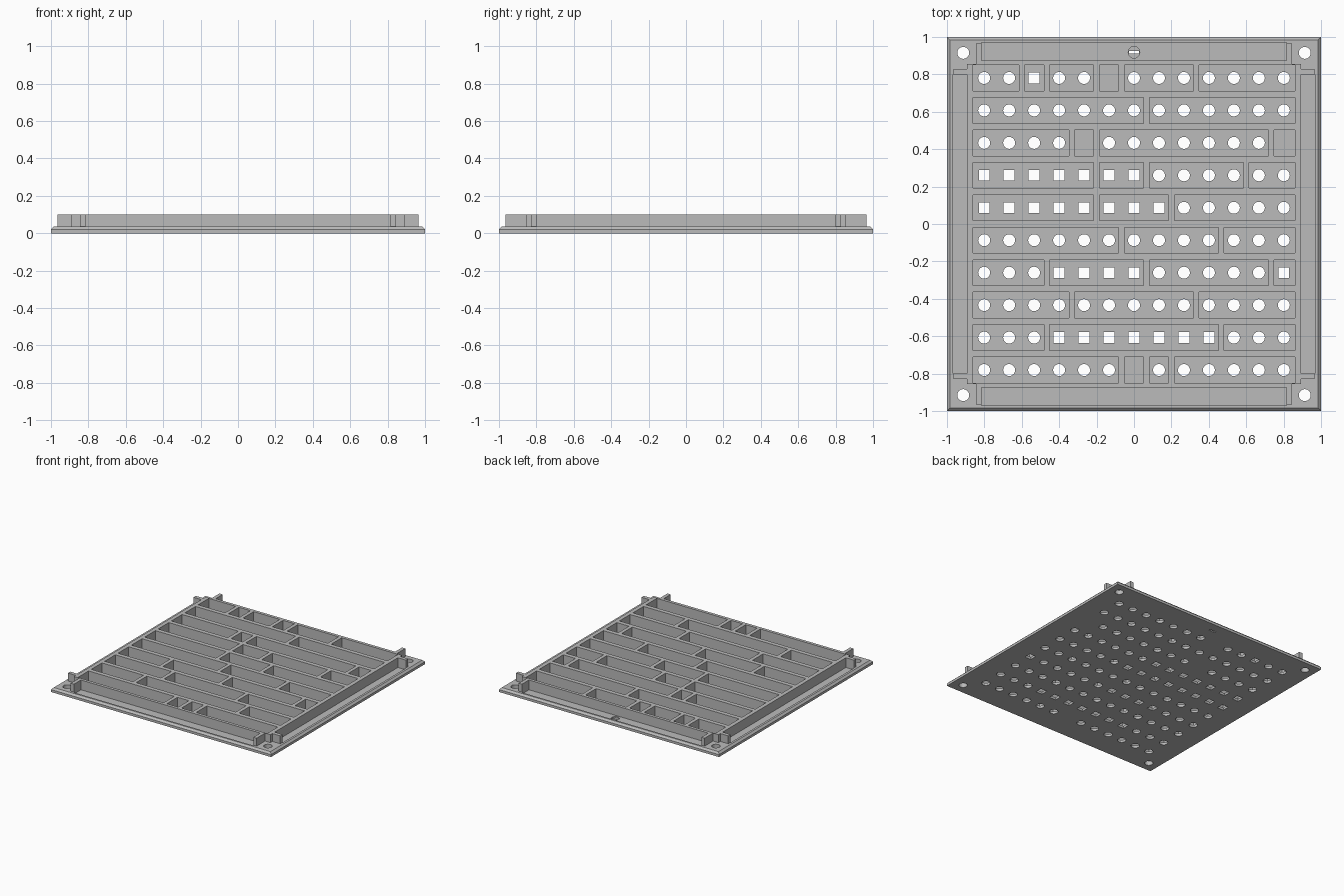
import bpy, bmesh
from math import cos, sin, pi

if "Cube" in bpy.data.objects:
    bpy.data.objects.remove(bpy.data.objects["Cube"], do_unlink=True)

grey = bpy.data.materials.new("plain_grey")
grey.use_nodes = True
COLOR = (0.5, 0.5, 0.5, 1)
grey.diffuse_color = COLOR
grey.node_tree.nodes["Principled BSDF"].inputs["Base Color"].default_value = COLOR

TOP, PLATE, FLOOR = 0.1, 0.035, 0.02
PITCH, ROW_STEP, HALF_ROW, WALL = 0.1335, 0.1735, 0.069, 0.015


def prism(bm, points, z0, z1):
    """Extrude a counter-clockwise outline from z0 to z1."""
    face = bm.faces.new([bm.verts.new((x, y, z0)) for x, y in points])
    out = bmesh.ops.extrude_face_region(bm, geom=[face])
    for v in out["geom"]:
        if isinstance(v, bmesh.types.BMVert):
            v.co.z = z1


def rect(x0, x1, y0, y1):
    return [(x0, y0), (x1, y0), (x1, y1), (x0, y1)]


def circle(x, y, r, n=24):
    return [(x + r * cos(2 * pi * i / n), y + r * sin(2 * pi * i / n)) for i in range(n)]


def make_object(name, bm):
    bmesh.ops.recalc_face_normals(bm, faces=bm.faces)
    mesh = bpy.data.meshes.new(name)
    bm.to_mesh(mesh)
    bm.free()
    mesh.materials.append(grey)
    obj = bpy.data.objects.new(name, mesh)
    bpy.context.collection.objects.link(obj)
    return obj


def cut(obj, cutter):
    mod = obj.modifiers.new(cutter.name, "BOOLEAN")
    mod.operation, mod.solver, mod.object = "DIFFERENCE", "EXACT", cutter
    cutter.hide_render = True
    cutter.hide_set(True)
    cutter.display_type = "WIRE"


# Each row: hole shape (c round, s square, n none) and pocket length in cells
ROWS = ["c2 s1 c2 n1 c3 c4", "c7 c6", "c4 n1 c7 n1", "s5 s2 c4 c2", "s5 s3 c5",
        "c6 c4 c3", "c3 s4 c5 s1", "c4 c5 c4", "c3 s7 c3", "c6 n1 c1 c5"]

pockets, holes = bmesh.new(), bmesh.new()
for r, row in enumerate(ROWS):
    y = (4.5 - r) * ROW_STEP
    cell = 0
    for word in row.split():
        kind, count = word[0], int(word[1:])
        x0 = (cell - 6.5) * PITCH + WALL
        x1 = (cell + count - 6.5) * PITCH - WALL
        x0 = -0.86 if cell == 0 else x0
        x1 = 0.86 if cell + count == 13 else x1
        prism(pockets, rect(x0, x1, y - HALF_ROW, y + HALF_ROW), FLOOR, TOP + 0.05)
        for k in range(cell, cell + count):
            x = (k - 6) * PITCH
            if kind == "c":
                prism(holes, circle(x, y, 0.032), -0.05, 0.03)
            elif kind == "s":
                prism(holes, rect(x - 0.029, x + 0.029, y - 0.029, y + 0.029), -0.05, 0.03)
        cell += count

# Corner screw holes and the slotted hanging hole at the back
for sx in (-1, 1):
    for sy in (-1, 1):
        prism(holes, circle(sx * 0.913, sy * 0.915, 0.032), -0.05, 0.06)
prism(holes, rect(-0.028, 0.028, 0.911, 0.926), -0.05, 0.015)

# Shallow channels along the four edges
channels = bmesh.new()
for s in (-1, 1):
    y0, y1 = sorted((s * 0.875, s * 0.97))
    prism(channels, rect(-0.815, 0.815, y0, y1), FLOOR, 0.06)
    x0, x1 = sorted((s * 0.893, s * 0.967))
    prism(channels, rect(x0, x1, -0.8, 0.8), FLOOR, 0.06)
hanger = bmesh.new()
prism(hanger, circle(0, 0.918, 0.031), 0.01, 0.06)

# Base plate with chamfered top rim
bm = bmesh.new()
prism(bm, rect(-1, 1, -1, 1), 0, PLATE)
rim = [e for e in bm.edges if all(v.co.z > 0.01 for v in e.verts)]
bmesh.ops.bevel(bm, geom=rim, offset=0.015, segments=1, affect="EDGES")
base_plate = make_object("base_plate", bm)

# Wall block with notched corners and locating tabs, one corner mirrored four ways
corner = [(0.893, 0.8), (0.965, 0.8), (0.965, 0.83), (0.893, 0.83),
          (0.893, 0.855), (0.845, 0.855), (0.845, 0.965), (0.815, 0.965), (0.815, 0.875)]
outline = []
for sx, sy in ((1, 1), (-1, 1), (-1, -1), (1, -1)):
    part = [(sx * x, sy * y) for x, y in corner]
    outline += part if sx * sy > 0 else part[::-1]
bm = bmesh.new()
prism(bm, outline, PLATE, TOP)
grid_walls = make_object("grid_walls", bm)

pocket_cutter = make_object("pocket_cutter", pockets)
cut(grid_walls, pocket_cutter)
cut(base_plate, pocket_cutter)
for name, tool in (("channel_cutter", channels), ("hanger_cutter", hanger), ("hole_cutter", holes)):
    cut(base_plate, make_object(name, tool))
